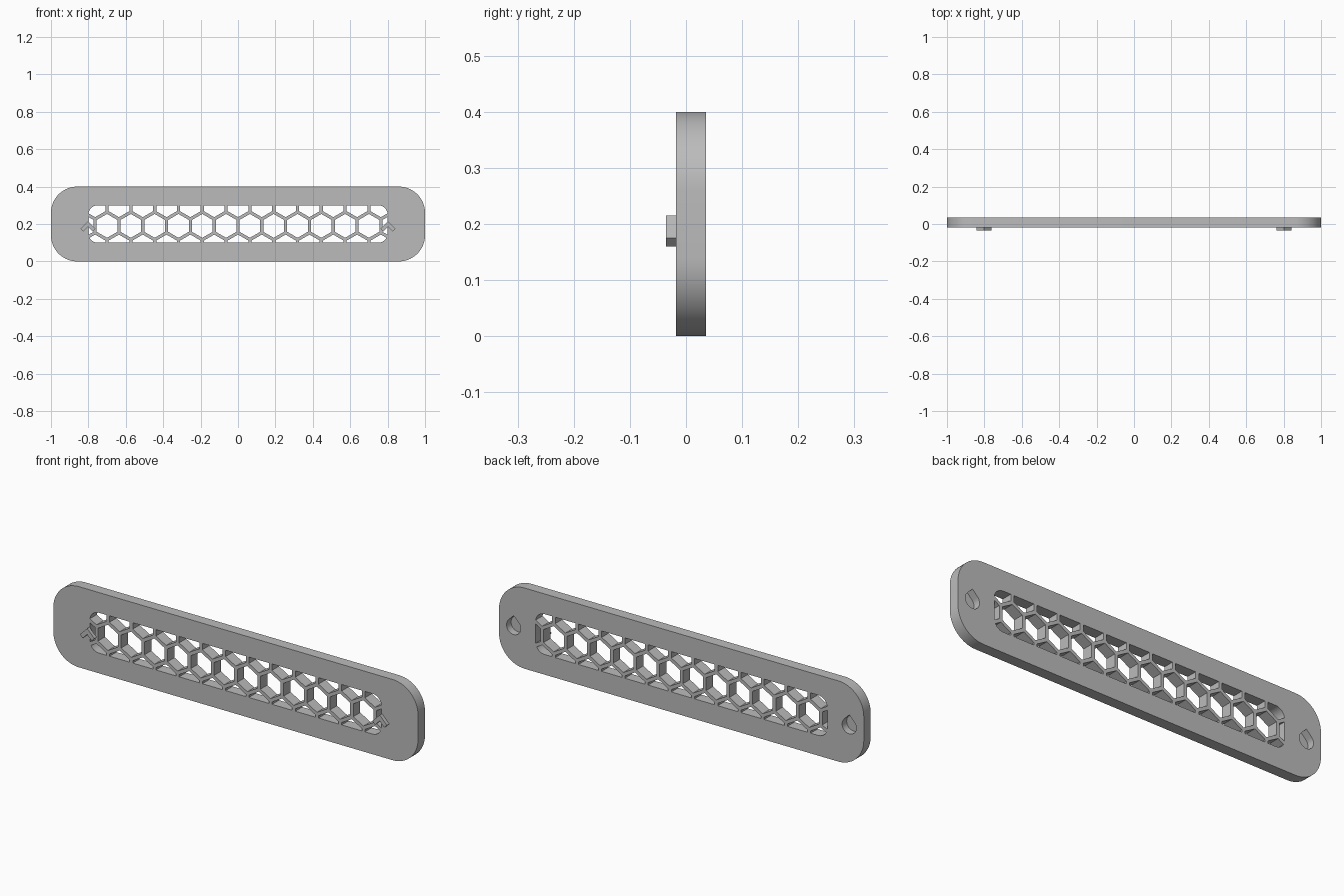
import bpy, bmesh, math
from mathutils import Vector

cube = bpy.data.objects.get("Cube")
if cube:
    bpy.data.objects.remove(cube, do_unlink=True)

FRONT, BACK, PEG_FRONT = -0.018, 0.036, -0.036
PITCH, WEB, HEX_Z = 0.1273, 0.017, 0.19

grey = bpy.data.materials.new("plain grey")
grey.use_nodes = True
colour = (0.5, 0.5, 0.5, 1)
grey.diffuse_color = colour
grey.node_tree.nodes["Principled BSDF"].inputs["Base Color"].default_value = colour


def rounded_rect(w, h, r, cz, steps=14):
    """Counter-clockwise outline in x, z."""
    pts = []
    for i, (sx, sz) in enumerate([(1, 1), (-1, 1), (-1, -1), (1, -1)]):
        for k in range(steps + 1):
            a = math.pi / 2 * (i + k / steps)
            pts.append(Vector((sx * (w / 2 - r) + r * math.cos(a),
                               cz + sz * (h / 2 - r) + r * math.sin(a))))
    return pts


def clip(poly, outline):
    """Keep the part of a polygon inside a convex outline."""
    for a, b in zip(outline, outline[1:] + outline[:1]):
        edge = b - a
        if edge.length < 1e-6:
            continue
        out = []
        for p, q in zip(poly, poly[1:] + poly[:1]):
            dp, dq = edge.cross(p - a), edge.cross(q - a)
            if dp >= 0:
                out.append(p)
            if dp * dq < 0:
                out.append(p.lerp(q, dp / (dp - dq)))
        poly = out
    return poly


def prisms(name, outlines, y0, y1):
    """Extrude x, z outlines along y into one object."""
    bm = bmesh.new()
    for pts in outlines:
        face = bm.faces.new([bm.verts.new((p[0], y0, p[1])) for p in pts])
        ext = bmesh.ops.extrude_face_region(bm, geom=[face])["geom"]
        bmesh.ops.translate(bm, vec=(0, y1 - y0, 0),
                            verts=[v for v in ext if isinstance(v, bmesh.types.BMVert)])
    bmesh.ops.remove_doubles(bm, verts=bm.verts, dist=1e-5)
    bmesh.ops.recalc_face_normals(bm, faces=bm.faces)
    mesh = bpy.data.meshes.new(name)
    bm.to_mesh(mesh)
    bm.free()
    mesh.materials.append(grey)
    obj = bpy.data.objects.new(name, mesh)
    bpy.context.collection.objects.link(obj)
    return obj


def cut(target, cutter):
    """Subtract the cutter, then remove it."""
    mod = target.modifiers.new("cut", "BOOLEAN")
    mod.operation, mod.solver, mod.object = "DIFFERENCE", "EXACT", cutter
    cutter.hide_render = True
    graph = bpy.context.evaluated_depsgraph_get()
    mesh = bpy.data.meshes.new_from_object(target.evaluated_get(graph))
    target.modifiers.clear()
    target.data = mesh
    bpy.data.objects.remove(cutter, do_unlink=True)


# Rounded plate
plate = prisms("grille_plate", [rounded_rect(2, 0.4, 0.14, 0.2)], FRONT, BACK)

# Honeycomb openings, trimmed to the slot
slot = rounded_rect(1.6, 0.2, 0.05, 0.2, 8)
radius = (PITCH - WEB) / math.sqrt(3)
cells = []
for row in (-1, 0, 1):
    for i in range(-8, 9):
        cx = (i + (0.5 if row == 0 else 0)) * PITCH
        cz = HEX_Z + row * PITCH * math.sqrt(3) / 2
        hexagon = [Vector((cx + radius * math.sin(-k * math.pi / 3),
                           cz + radius * math.cos(k * math.pi / 3))) for k in range(6)]
        part = clip(hexagon, slot)
        if len(part) > 2:
            cells.append(part)
cut(plate, prisms("honeycomb_cutter", cells, FRONT - 0.05, BACK + 0.05))

# Blind teardrop mounting holes in the back
drops = []
for side in (-1, 1):
    r, cx, cz = 0.039, side * 0.92, 0.192
    arc = [(cx + r * math.cos(a), cz + r * math.sin(a))
           for a in (math.radians(135 + 270 * k / 24) for k in range(25))]
    drops.append(arc + [(cx, cz + r * math.sqrt(2))])
cut(plate, prisms("hole_cutter", drops, 0.0, BACK + 0.05))

# Chevron pegs on the front
chevron = [(0, 0.215), (-0.04, 0.175), (-0.025, 0.16),
           (0, 0.185), (0.025, 0.16), (0.04, 0.175)]
pegs = [prisms(name, [[(x + cx, z) for x, z in chevron]], PEG_FRONT, FRONT)
        for name, cx in (("left_peg", 0.802), ("right_peg", -0.802))]

# Smooth the rounded sides, keep hard edges
bpy.ops.object.select_all(action="DESELECT")
for obj in [plate] + pegs:
    obj.select_set(True)
bpy.context.view_layer.objects.active = plate
bpy.ops.object.shade_smooth_by_angle(angle=math.radians(30))
